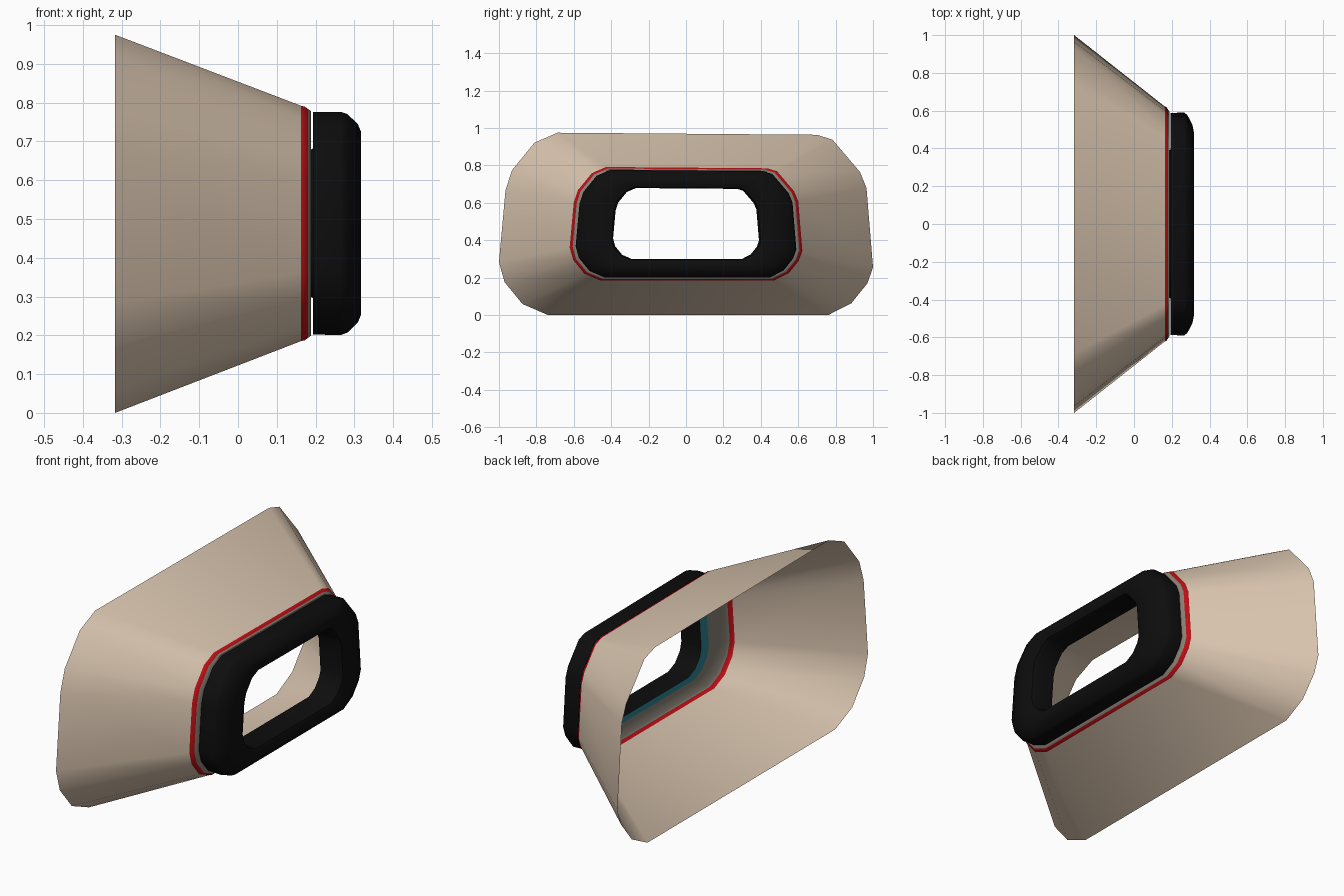
import bpy
import math

if "Cube" in bpy.data.objects:
    bpy.data.objects.remove(bpy.data.objects["Cube"])

# One rounded-rectangle outline (y, z), counter-clockwise seen from +x.
# Every part is this outline scaled about its centre.
OUTLINE = [
    (-.737, .0), (.76, .0), (.885, .064), (.97, .17), (1.0, .255), (.965, .68),
    (.93, .765), (.783, .938), (.70, .964), (-.687, .975), (-.81, .922),
    (-.93, .775), (-.965, .668), (-1.0, .283), (-.97, .176), (-.874, .059),
]
CENTRE_Z = .49


def material(name, colour):
    m = bpy.data.materials.new(name)
    m.diffuse_color = (*colour, 1)
    m.use_nodes = True
    m.node_tree.nodes["Principled BSDF"].inputs["Base Color"].default_value = m.diffuse_color
    return m


def loft(name, profile, mat, closed=False):
    """Sweep a profile of (x, scale) pairs around the outline."""
    n, k = len(OUTLINE), len(profile)
    verts = [(x, y * s, CENTRE_Z + (z - CENTRE_Z) * s)
             for x, s in profile for y, z in OUTLINE]
    faces = []
    for r in range(k if closed else k - 1):
        a, b = r * n, (r + 1) % k * n
        for i in range(n):
            j = (i + 1) % n
            faces.append((a + i, a + j, b + j, b + i))
    mesh = bpy.data.meshes.new(name)
    mesh.from_pydata(verts, [], faces)
    mesh.materials.append(mat)
    mesh.polygons.foreach_set("use_smooth", [True] * len(mesh.polygons))
    mesh.set_sharp_from_angle(angle=math.radians(42))
    mesh.update()
    obj = bpy.data.objects.new(name, mesh)
    bpy.context.collection.objects.link(obj)
    return obj


beige = material("beige", (.70, .56, .43))
red = material("red", (.50, .005, .008))
grey = material("warm grey", (.25, .22, .18))
teal = material("teal", (.025, .23, .29))
black = material("black", (.004, .004, .004))

# Flared open hood
loft("flared_hood", [(-.317, 1.0), (.163, .622)], beige)

# Red stripe round the narrow end
loft("red_band", [(.163, .622), (.172, .618), (.180, .606)], red)

# Grey collar turning inward to a flat plate
loft("grey_collar", [(.180, .606), (.188, .594), (.188, .45)], grey)

# Thin teal trim round the window
loft("teal_trim", [(.188, .45), (.188, .39)], teal)

# Thick black ring with rounded front, its inner wall reaching the trim
loft("black_ring", [
    (.188, .39), (.193, .395), (.193, .588), (.265, .59), (.282, .578),
    (.309, .525), (.317, .485), (.317, .44), (.306, .40), (.290, .39),
], black, closed=True)
